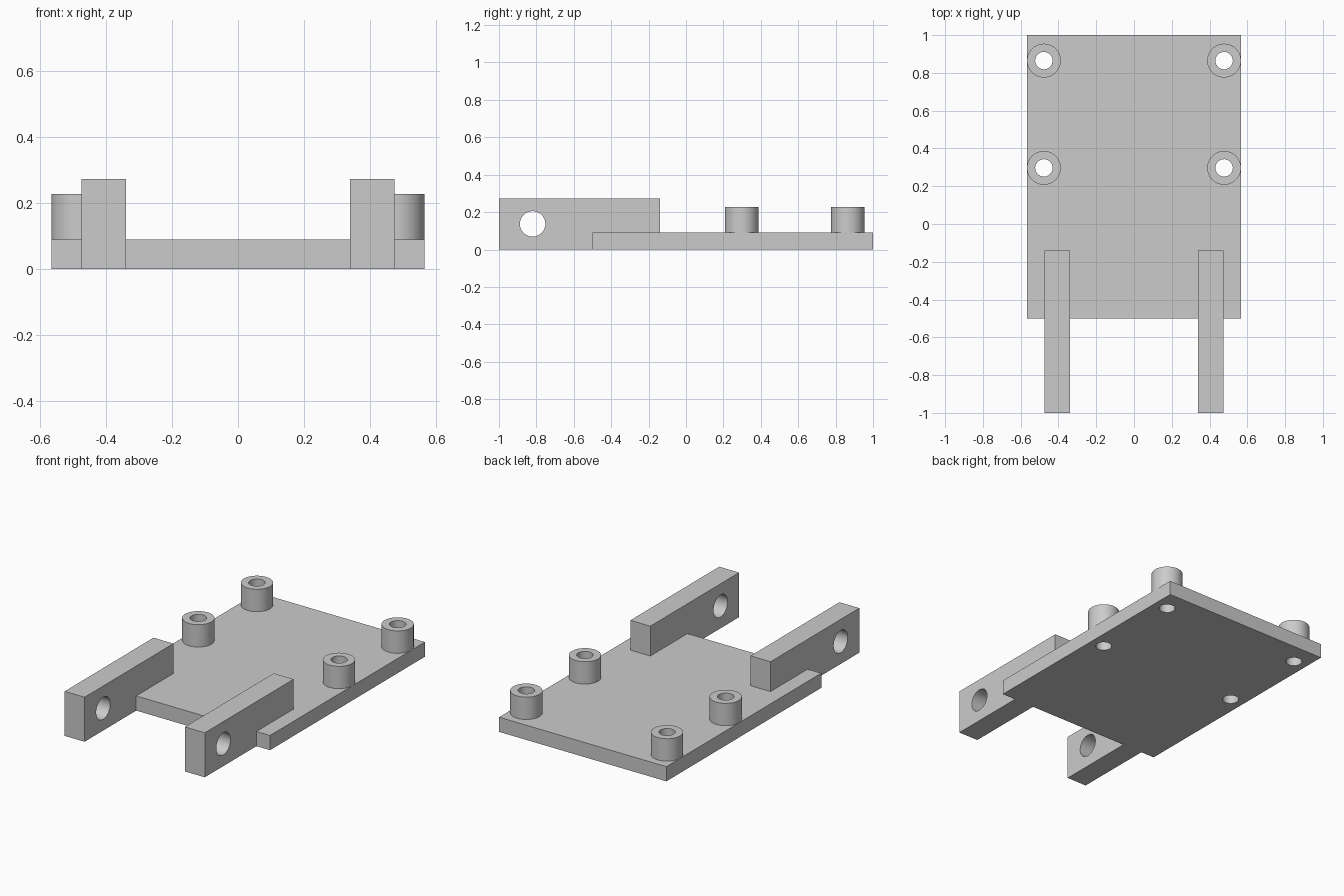
import bpy
import math

cube = bpy.data.objects.get("Cube")
if cube:
    bpy.data.objects.remove(cube, do_unlink=True)

grey = bpy.data.materials.new("plain grey")
grey.use_nodes = True
colour = (0.6, 0.6, 0.6, 1)
grey.diffuse_color = colour
grey.node_tree.nodes["Principled BSDF"].inputs["Base Color"].default_value = colour


def box(name, low, high):
    centre = [(a + b) / 2 for a, b in zip(low, high)]
    bpy.ops.mesh.primitive_cube_add(size=1, location=centre)
    ob = bpy.context.object
    ob.name = name
    ob.scale = [b - a for a, b in zip(low, high)]
    bpy.ops.object.transform_apply(location=True, rotation=False, scale=True)
    ob.data.materials.append(grey)
    return ob


def cylinder(name, radius, depth, centre, turn=0):
    bpy.ops.mesh.primitive_cylinder_add(vertices=64, radius=radius, depth=depth,
                                        location=centre, rotation=(0, turn, 0))
    ob = bpy.context.object
    ob.name = name
    ob.data.materials.append(grey)
    return ob


def combine(target, tool, operation):
    mod = target.modifiers.new(tool.name, "BOOLEAN")
    mod.operation = operation
    mod.solver = "EXACT"
    mod.object = tool
    bpy.context.view_layer.objects.active = target
    bpy.ops.object.modifier_apply(modifier=mod.name)
    bpy.data.objects.remove(tool, do_unlink=True)


PLATE_TOP = 0.09
POST_TOP = 0.227
HALF_WIDTH = 0.567

# Base plate that the arms and posts are fused to
bracket = box("mounting_bracket", (-HALF_WIDTH, -0.5, 0), (HALF_WIDTH, 1, PLATE_TOP))

# Hinge arms with a cross hole near the front
for side in (-1, 1):
    inner, outer = sorted((side * 0.34, side * 0.475))
    arm = box("hinge_arm", (inner, -1, 0), (outer, -0.14, 0.273))
    pin_hole = cylinder("pin_hole", 0.068, 0.3, (side * 0.41, -0.82, 0.137), math.pi / 2)
    combine(arm, pin_hole, "DIFFERENCE")
    combine(bracket, arm, "UNION")

# Screw posts, drilled through the plate
posts = [(side * 0.477, y) for side in (-1, 1) for y in (0.297, 0.865)]
for x, y in posts:
    bottom = PLATE_TOP / 2
    post = cylinder("screw_post", 0.0895, POST_TOP - bottom, (x, y, (POST_TOP + bottom) / 2))
    combine(bracket, post, "UNION")
for x, y in posts:
    combine(bracket, cylinder("screw_hole", 0.046, 1, (x, y, 0)), "DIFFERENCE")

# Smooth round walls, sharp edges
bpy.ops.object.select_all(action="DESELECT")
bracket.select_set(True)
bpy.context.view_layer.objects.active = bracket
bpy.ops.object.shade_smooth_by_angle(angle=math.radians(30))
